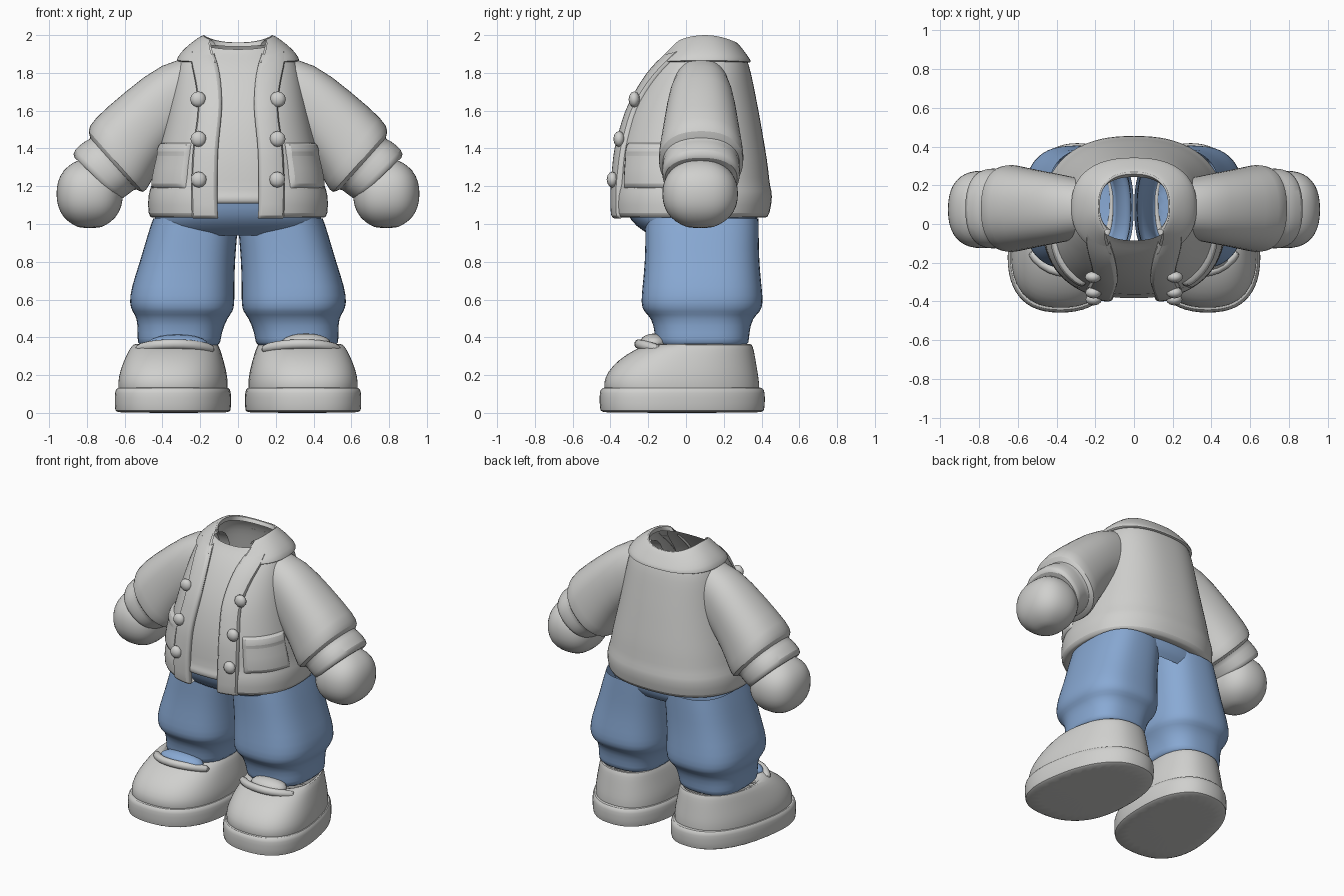
import bpy, bmesh, math
from mathutils import Vector

if "Cube" in bpy.data.objects:
    bpy.data.objects.remove(bpy.data.objects["Cube"])


def material(name, rgb):
    m = bpy.data.materials.new(name)
    m.diffuse_color = (*rgb, 1)
    m.use_nodes = True
    m.node_tree.nodes["Principled BSDF"].inputs["Base Color"].default_value = m.diffuse_color
    return m


GREY = material("warm grey cloth", (0.63, 0.63, 0.615))
BLUE = material("blue denim", (0.25, 0.40, 0.66))


def surface(name, rows, mat, closed=True, cap0=False, cap1=False, mirror=False, sub=1):
    """Skin a list of equally long point rows."""
    bm = bmesh.new()
    vs = [[bm.verts.new(p) for p in r] for r in rows]
    n = len(rows[0])
    for a, b in zip(vs, vs[1:]):
        for i in range(n if closed else n - 1):
            j = (i + 1) % n
            bm.faces.new((a[i], a[j], b[j], b[i]))
    if cap0:
        bm.faces.new(vs[0])
    if cap1:
        bm.faces.new(vs[-1])
    bmesh.ops.recalc_face_normals(bm, faces=bm.faces)
    return finish(name, bm, mat, mirror, sub)


def finish(name, bm, mat, mirror=False, sub=0):
    me = bpy.data.meshes.new(name)
    bm.to_mesh(me)
    bm.free()
    me.materials.append(mat)
    ob = bpy.data.objects.new(name, me)
    bpy.context.collection.objects.link(ob)
    if sub:
        ob.modifiers.new("smooth", 'SUBSURF').levels = sub
        ob.modifiers["smooth"].render_levels = sub
    if mirror:
        ob.modifiers.new("mirror", 'MIRROR').use_mirror_merge = False
    return ob


def ball(name, c, r, mat, mirror=False, seg=20):
    bm = bmesh.new()
    bmesh.ops.create_uvsphere(bm, u_segments=seg, v_segments=seg // 2, radius=1)
    bmesh.ops.scale(bm, vec=r, verts=bm.verts)
    bmesh.ops.translate(bm, vec=c, verts=bm.verts)
    return finish(name, bm, mat, mirror)


def power(v, n):
    return math.copysign(abs(v) ** (2 / n), v)


def oval(cx, cy, rx, ry, n=2.5, seg=28):
    """Points of a rounded-box outline in the plane."""
    out = []
    for i in range(seg):
        t = 2 * math.pi * i / seg
        out.append((cx + rx * power(math.cos(t), n), cy + ry * power(math.sin(t), n)))
    return out


def lerp(table, z):
    for a, b in zip(table, table[1:]):
        if z <= b[0]:
            f = max(0, (z - a[0]) / (b[0] - a[0]))
            return [p + (q - p) * f for p, q in zip(a[1:], b[1:])]
    return list(table[-1][1:])


# jacket shape: height, half width, front y, back y, half gap, lapel outer x
JACKET = [(1.03, .465, -.385, .43, .11, .245), (1.18, .47, -.39, .455, .115, .25),
          (1.4, .42, -.37, .42, .11, .24), (1.6, .375, -.31, .385, .088, .21),
          (1.75, .345, -.235, .355, .09, .22), (1.85, .32, -.165, .335, .11, .25),
          (1.92, .285, -.12, .315, .13, .25), (2.0, .185, -.09, .27, .15, .18)]
N = 2.4


def body(z, t, off=0):
    """Point on the jacket; t runs from the front (0) round to the back (pi)."""
    rx, yf, yb = lerp(JACKET, z)[:3]
    rx, ry = rx + off, (yb - yf) / 2 + off
    x = rx * power(math.sin(t), N)
    y = (yf + yb) / 2 - ry * power(math.cos(t), N)
    s = min(1, max(0, (z - 1.85) / .15))
    return Vector((x, y, z - 1.4 * s * (y - .1) ** 2))


def angle(z, x):
    r = lerp(JACKET, z)[0]
    return math.copysign(math.asin(min(1, abs(x) / r) ** (N / 2)), x)


def wrap(z, off):
    """One open row round the jacket from front edge to front edge."""
    t0 = angle(z, lerp(JACKET, z)[3])
    return [body(z, t0 + (2 * math.pi - 2 * t0) * i / 40, off) for i in range(41)]


# jacket body with a turned hem and raised hem band
surface("jacket_body", [wrap(z, o) for z, o in
        [(1.04, -.06), (1.03, -.01), (1.04, .012), (1.16, .01), (1.19, -.008), (1.3, 0), (1.4, 0), (1.5, 0),
         (1.6, 0), (1.7, 0), (1.8, 0), (1.88, 0), (1.94, 0), (2.0, 0)]], GREY, closed=False)
# collar turned over round the neck
surface("collar", [wrap(z, o) for z, o in
        [(1.86, -.005), (1.86, .016), (1.9, .018), (1.95, .016), (1.99, .01), (2.0, 0),
         (2.0, -.012), (1.96, -.05)]], GREY, closed=False)

# lapels down both front edges
rows = []
for z in [1.03, 1.035, 1.1, 1.2, 1.3, 1.4, 1.5, 1.6, 1.7, 1.8, 1.87, 1.93]:
    g, w = lerp(JACKET, z)[3:]
    lift = 0 if z == 1.03 else .025
    rows.append([body(z, angle(z, x), o) for x, o in
                 [(g + .01, -.03), (g - .008, 0), (g, lift), ((g + w) / 2, lift), (w - .01, lift), (w, -.005)]])
surface("lapel", rows, GREY, closed=False, mirror=True)

# pockets
rows = []
for z, o in [(1.19, -.005), (1.2, .016), (1.3, .02), (1.37, .016), (1.375, .024), (1.425, .024), (1.43, -.005)]:
    r = lerp(JACKET, z)[0]
    a, b = angle(z, .60 * r), angle(z, .985 * r)
    rows.append([body(z, a + (b - a) * f, o if 0 < f < 1 else -.005) for f in (0, .04, .3, .5, .7, .96, 1)])
surface("pocket", rows, GREY, closed=False, mirror=True)

# buttons
for z in (1.235, 1.45, 1.66):
    p = body(z, angle(z, .195), .03)
    ball("button", p, (.042, .03, .042), GREY, mirror=True, seg=12)

# shirt front
rows = []
for z, o in [(1.11, -.05), (1.105, -.015), (1.12, -.004), (1.15, -.006), (1.16, -.018), (1.3, -.012), (1.45, -.015),
             (1.6, -.012), (1.75, -.012), (1.85, -.012), (1.93, -.015), (1.96, -.02)]:
    w = min(.22, lerp(JACKET, z)[0] * .75)
    rows.append([body(z, angle(z, w * i / 6), o) for i in range(-6, 7)])
surface("shirt", rows, GREY, closed=False)

# sleeves: upper point x z, lower point x z, half depth
rows = []
for ux, uz, lx, lz, ry in [(.22, 1.89, .2, 1.5, .14), (.40, 1.86, .32, 1.44, .175), (.60, 1.70, .41, 1.32, .20),
                           (.775, 1.55, .47, 1.20, .225), (.80, 1.49, .50, 1.155, .23), (.775, 1.45, .54, 1.19, .20),
                           (.80, 1.45, .56, 1.17, .205), (.875, 1.39, .61, 1.135, .21), (.875, 1.35, .63, 1.12, .2),
                           (.82, 1.32, .66, 1.16, .15)]:
    u, l = Vector((ux, .08, uz)), Vector((lx, .08, lz))
    rows.append([(u + l) / 2 + (u - l) / 2 * a + Vector((0, b, 0)) for a, b in oval(0, 0, 1, ry, 2.3, 24)])
surface("sleeve", rows, GREY, mirror=True, cap1=True)

# rounded hands
rows = []
for f in (-1, -.93, -.7, -.35, 0, .35, .7, .93, 1):
    k = max(.25, (1 - abs(f) ** 2.4) ** (1 / 2.4))
    rows.append([(x, y, 1.16 + .182 * f) for x, y in oval(.785, .075, .18 * k, .205 * k, 2.4, 20)])
surface("hand", rows, GREY, mirror=True, cap0=True, cap1=True)

# trousers: waist and two baggy legs with gathered cuffs
rows = [[(x, y, z) for x, y in oval(0, (f + b) / 2, w, (b - f) / 2, 2.5)]
        for z, w, f, b in [(1.12, .41, -.33, .38), (1.05, .44, -.315, .38), (.99, .455, -.27, .38), (.94, .44, -.19, .34)]]
surface("trouser_waist", rows, BLUE)
rows = [[(x, y, z) for x, y in oval(cx, .085, rx, ry, 2.7)] for z, cx, rx, ry in
        [(1.03, .225, .225, .30), (.95, .24, .238, .302), (.8, .268, .252, .303), (.66, .293, .275, .318),
         (.58, .297, .28, .325), (.535, .293, .268, .312), (.505, .295, .24, .268), (.42, .31, .222, .25),
         (.37, .312, .222, .25), (.345, .312, .20, .23)]]
surface("trouser_leg", rows, BLUE, mirror=True, cap1=True)


# shoes: outline is wider at the toe and turned slightly outwards
def shoe_row(z, w, yf, yb):
    out = []
    for a, b in oval(0, 0, 1, 1, 2.4, 32):
        y = (yf + yb) / 2 + b * (yb - yf) / 2
        out.append((.335 - .1 * y + a * w * (1 - .25 * y), y, z))
    return out


surface("shoe_sole", [shoe_row(*r) for r in
        [(0, .285, -.445, .40), (.006, .298, -.455, .415), (.05, .30, -.46, .42), (.11, .30, -.46, .42),
         (.135, .29, -.45, .41), (.135, .26, -.41, .37)]], GREY, mirror=True, cap0=True)
surface("shoe_upper", [shoe_row(*r) for r in
        [(.11, .28, -.43, .39), (.16, .284, -.44, .39), (.22, .275, -.415, .38), (.28, .258, -.36, .37),
         (.335, .24, -.275, .36), (.365, .225, -.2, .35), (.365, .21, -.16, .335), (.33, .19, -.13, .31)]],
        GREY, mirror=True)

# tongue on one shoe, fallen trouser cuff over the other
ball("shoe_tongue", (.36, -.17, .37), (.13, .075, .05), GREY)
ball("fallen_cuff", (-.32, -.165, .365), (.16, .075, .05), BLUE)

# laced strap across each instep
for side in (1, -1):
    path = [(.12, -.13, .335), (.2, -.21, .355), (.29, -.25, .365), (.39, -.255, .365), (.48, -.21, .355), (.545, -.13, .335)]
    rows = []
    for x, y, z in path:
        rows.append([(side * (x + .02 * a * (x - .33) / .25), y - .025 * a, z + .028 * b)
                     for a, b in oval(0, 0, 1, 1, 2, 8)])
    surface("shoe_strap", rows, GREY, cap0=True, cap1=True)

# smooth shading that keeps real creases
bpy.ops.object.select_all(action='SELECT')
bpy.context.view_layer.objects.active = bpy.context.selected_objects[0]
bpy.ops.object.shade_smooth_by_angle(angle=math.radians(50))
